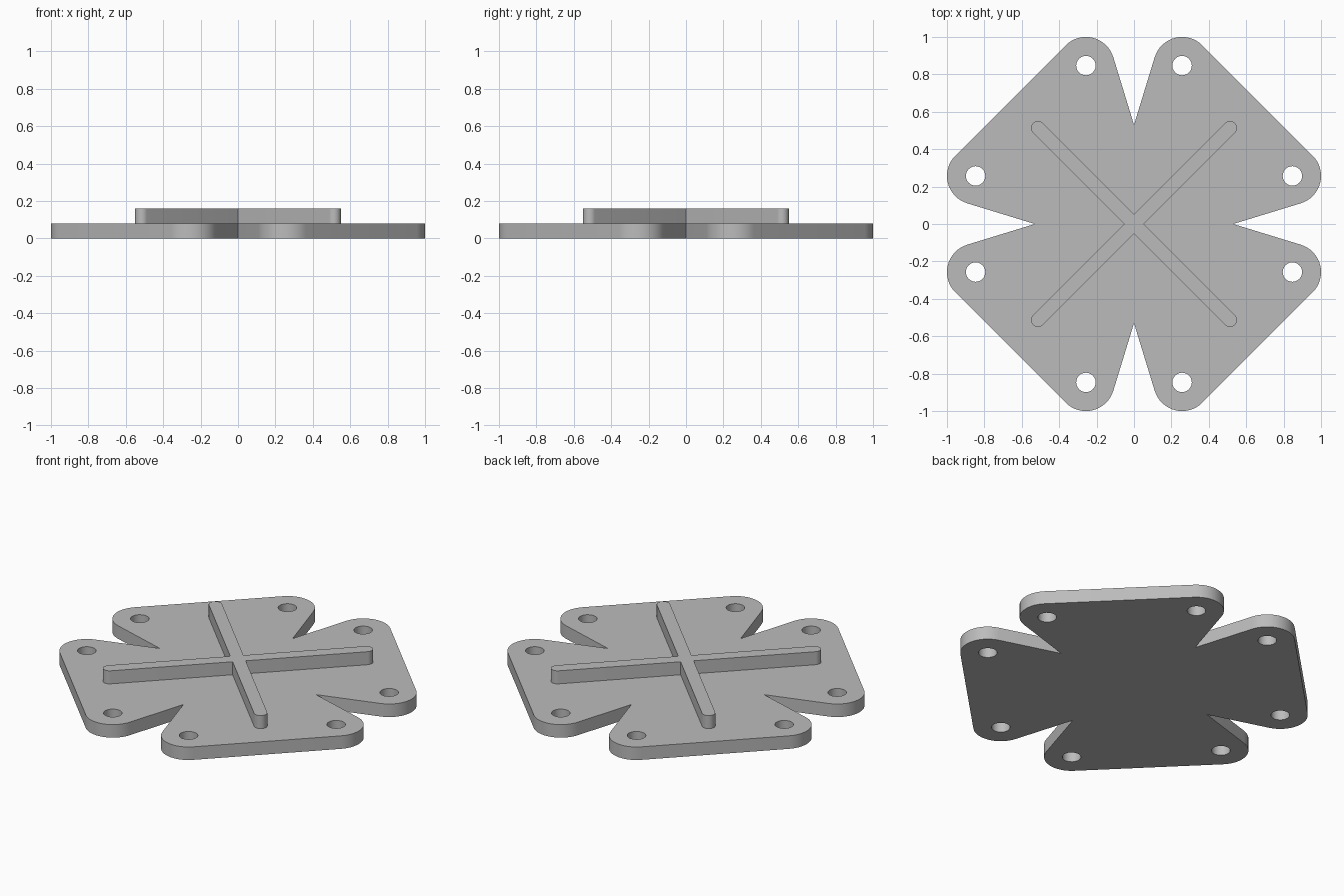
import bpy
from math import cos, sin, pi, radians
from mathutils import Vector, Matrix

PLATE_H, RIB_H = 0.08, 0.08
NOTCH = 0.53                      # distance from centre to notch tip
LOBE, LOBE_R = (0.257, 0.847), 0.153
HOLE_R = 0.052
RIB_END, RIB_R = 0.726, 0.037     # rib cap centre along its axis, half width

cube = bpy.data.objects.get("Cube")
if cube:
    bpy.data.objects.remove(cube, do_unlink=True)

grey = bpy.data.materials.new("plain grey")
grey.use_nodes = True
colour = (0.5, 0.5, 0.5, 1)
grey.diffuse_color = colour
grey.node_tree.nodes["Principled BSDF"].inputs["Base Color"].default_value = colour


def arc(centre, r, start, end, n):
    """Points on an arc, angles in degrees."""
    angles = [radians(start + (end - start) * i / n) for i in range(n + 1)]
    return [Vector((centre[0] + r * cos(a), centre[1] + r * sin(a))) for a in angles]


def four_times(points, offset=0):
    """Repeat a run of points around the centre in quarter turns."""
    return [Matrix.Rotation(k * pi / 2 + offset, 2) @ p for k in range(4) for p in points]


def slab(name, loops, z, height):
    """Extrude closed outlines (inner ones become holes) into a solid."""
    curve = bpy.data.curves.new(name, "CURVE")
    curve.dimensions = "2D"
    curve.fill_mode = "BOTH"
    curve.extrude = height / 2
    for loop in loops:
        spline = curve.splines.new("POLY")
        spline.points.add(len(loop) - 1)
        for point, p in zip(spline.points, loop):
            point.co = (p.x, p.y, 0, 1)
        spline.use_cyclic_u = True
    obj = bpy.data.objects.new(name, curve)
    bpy.context.collection.objects.link(obj)
    bpy.ops.object.select_all(action="DESELECT")
    obj.select_set(True)
    bpy.context.view_layer.objects.active = obj
    bpy.ops.object.convert(target="MESH")
    obj = bpy.context.object
    obj.name = name
    # Weld the caps to the walls, then set the height
    bpy.ops.object.mode_set(mode="EDIT")
    bpy.ops.mesh.select_all(action="SELECT")
    bpy.ops.mesh.remove_doubles(threshold=0.0001)
    bpy.ops.mesh.normals_make_consistent(inside=False)
    bpy.ops.object.mode_set(mode="OBJECT")
    obj.data.transform(Matrix.Translation((0, 0, z + height / 2)))
    obj.data.materials.clear()
    obj.data.materials.append(grey)
    bpy.ops.object.shade_smooth_by_angle(angle=radians(30))
    return obj


# Base plate: four arms with two rounded lobes each, split by sharp notches
arm = [Vector((NOTCH, 0))]
arm += arc(LOBE[::-1], LOBE_R, -73, 45, 16)
arm += arc(LOBE, LOBE_R, 45, 163, 16)
holes = [arc((sx * c[0], sy * c[1]), HOLE_R, 0, 345, 23)
         for c in (LOBE, LOBE[::-1]) for sx in (1, -1) for sy in (1, -1)]
slab("base_plate", [four_times(arm)] + holes, 0, PLATE_H)

# Raised diagonal cross with rounded ends
rib = [Vector((RIB_R, -RIB_R))] + arc((RIB_END, 0), RIB_R, -90, 90, 12)
slab("cross_rib", [four_times(rib, pi / 4)], PLATE_H, RIB_H)
